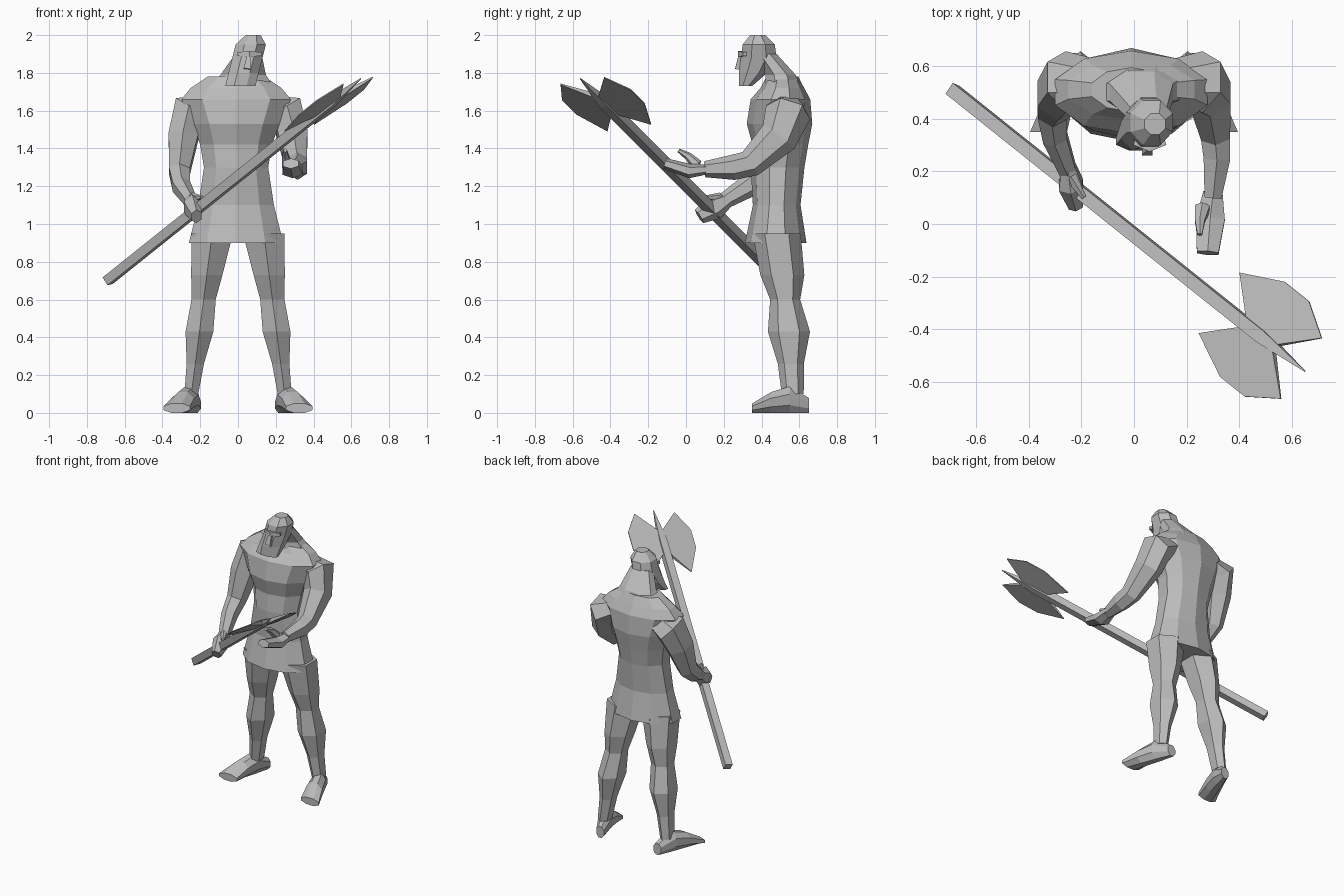
import bpy, bmesh, math
from mathutils import Vector

if "Cube" in bpy.data.objects:
    bpy.data.objects.remove(bpy.data.objects["Cube"], do_unlink=True)

RIGHTWARD, BACKWARD, UPWARD = Vector((1, 0, 0)), Vector((0, 1, 0)), Vector((0, 0, 1))

grey = bpy.data.materials.new("stone_grey")
grey.use_nodes = True
colour = (.5, .5, .5, 1)
grey.diffuse_color = colour
grey.node_tree.nodes["Principled BSDF"].inputs["Base Color"].default_value = colour


def finish(name, bm):
    bmesh.ops.recalc_face_normals(bm, faces=bm.faces)
    mesh = bpy.data.meshes.new(name)
    bm.to_mesh(mesh)
    bm.free()
    mesh.materials.append(grey)
    part = bpy.data.objects.new(name, mesh)
    bpy.context.collection.objects.link(part)


def skin(name, rings, sides):
    """Join rings of (centre, half width vector, half depth vector) into a closed skin."""
    bm = bmesh.new()
    fit = 1 / math.cos(math.pi / sides) if sides != 6 else 1.06
    angles = [math.tau * (k + .5) / sides for k in range(sides)]
    loops = [[bm.verts.new(centre + (width * math.cos(a) + depth * math.sin(a)) * fit)
              for a in angles] for centre, width, depth in rings]
    for lower, upper in zip(loops, loops[1:]):
        for k in range(sides):
            bm.faces.new((lower[k - 1], lower[k], upper[k], upper[k - 1]))
    bm.faces.new(loops[0])
    bm.faces.new(loops[-1])
    finish(name, bm)


def column(name, rows, base_x, lean, sides=8):
    """Upright part; each row is height, half width, front y, back y."""
    rings = []
    for height, half, front, back in rows:
        centre = Vector((base_x + lean * height, (front + back) / 2, height))
        rings.append((centre, RIGHTWARD * half, BACKWARD * (back - front) / 2))
    skin(name, rings, sides)


def limb(name, joints, flat=1, sides=6, across=RIGHTWARD):
    """Tube along joints of (x, y, z, radius), with rings square to the path."""
    points = [Vector(joint[:3]) for joint in joints]
    rings = []
    for i, point in enumerate(points):
        ahead = points[min(i + 1, len(points) - 1)]
        path = (ahead - points[max(i - 1, 0)]).normalized()
        width = (across - path * across.dot(path)).normalized() * joints[i][3]
        rings.append((point, width, path.cross(width) * flat))
    skin(name, rings, sides)


# Tunic and torso, with a thick neck sloping forward into the head
column("torso", [(.9, .25, .32, .63), (1.1, .2, .36, .6), (1.3, .17, .35, .62),
                 (1.42, .19, .36, .64), (1.53, .23, .33, .66), (1.66, .29, .35, .65),
                 (1.72, .24, .4, .62), (1.78, .15, .43, .59)], -.01, 0, sides=10)
column("neck", [(1.7, .2, .42, .62), (1.79, .12, .42, .58), (1.9, .07, .36, .48)], -.42, .25)

# Head with a long square beard
column("head", [(1.73, .08, .28, .35), (1.8, .08, .28, .43), (1.88, .08, .29, .48),
                (1.95, .08, .3, .47), (2, .04, .34, .42)], -.42, .25)
limb("nose", [(.06, .29, 1.9, .01), (.05, .28, 1.82, .02)], sides=4)
limb("brow", [(0, .31, 1.9, .01), (.06, .29, 1.9, .015), (.12, .31, 1.9, .01)],
     sides=4, across=UPWARD)

# Mirrored legs lean outwards to the ankles; feet splay outwards to the toes
leg_rows = [(.95, .12, .36, .6), (.73, .09, .4, .62), (.6, .07, .45, .6),
            (.43, .08, .44, .65), (.26, .05, .49, .62), (.1, .04, .51, .62)]
# Foot rows are y, half width, height
foot_rows = [(.65, .03, .08), (.55, .05, .14), (.45, .06, .11), (.35, .07, .05)]
for label, side in (("left", 1), ("right", -1)):
    column(label + "_leg", leg_rows, side * .26, side * -.13, sides=6)
    skin(label + "_foot", [(Vector((side * (.44 - .33 * y), y, height / 2)),
                            RIGHTWARD * half, UPWARD * height / 2)
                           for y, half, height in foot_rows], 8)

# Arms share mirrored shoulders, then follow their own poses:
# the left reaches forward, the right bends down to the shaft
arm_poses = {
    "left": (1, [(.31, .34, 1.32, .06), (.315, .25, 1.3, .055), (.3, .1, 1.29, .035)]),
    "right": (-1, [(-.31, .43, 1.28, .06), (-.3, .33, 1.2, .05), (-.25, .2, 1.12, .035)]),
}
for label, (side, forearm) in arm_poses.items():
    shoulder = [(side * .14, .54, 1.62, .07), (side * .26, .54, 1.59, .1),
                (side * .29, .49, 1.46, .085)]
    limb(label + "_arm", shoulder + forearm, flat=1.15)

# Right hand wrapped round the shaft
limb("right_palm", [(-.25, .22, 1.13, .03), (-.24, .15, 1.09, .05), (-.22, .07, 1.04, .03)],
     flat=1.3)
limb("right_thumb", [(-.24, .18, 1.14, .025), (-.19, .1, 1.14, .01)])

# Left hand held open
limb("left_hand", [(.3, .12, 1.29, .04), (.29, .02, 1.28, .06), (.28, -.11, 1.32, .045)],
     flat=.6)
limb("left_thumb", [(.26, .06, 1.31, .03), (.25, .01, 1.36, .02), (.25, -.04, 1.39, .01)])

# Polearm: square shaft narrowing to a spike
butt, tip = Vector((-.69, .51, .7)), Vector((.65, -.56, 1.77))
along = (tip - butt).normalized()
wide = Vector((.5, .8, .1))
wide = (wide - along * wide.dot(along)).normalized()
normal = along.cross(wide)
spike_base = butt.lerp(tip, .88)
limb("shaft", [(*butt, .025), (*spike_base, .025), (*tip, .002)], sides=4, across=wide)

# Two mirrored blades: distance along the shaft, then out from it
root = [(1.84, 0), (1.7, 0)]
edge = [(1.53, .14), (1.72, .22), (1.86, .22), (2, .14)]
for label, side in (("upper", 1), ("lower", -1)):
    bm = bmesh.new()
    cheeks = []
    for face_side in (1, -1):
        thick, thin = normal * face_side * .016, normal * face_side * .003
        cheek = [bm.verts.new(butt + along * t + wide * side * w + (thin if w else thick))
                 for t, w in root + edge]
        tip_root, heel_root, heel, low, high, point = cheek
        bm.faces.new((heel_root, heel, low))
        bm.faces.new((heel_root, low, high, tip_root))
        bm.faces.new((tip_root, high, point))
        cheeks.append(cheek)
    front, back = cheeks
    for k in range(len(front)):
        bm.faces.new((front[k - 1], front[k], back[k], back[k - 1]))
    finish(label + "_blade", bm)
